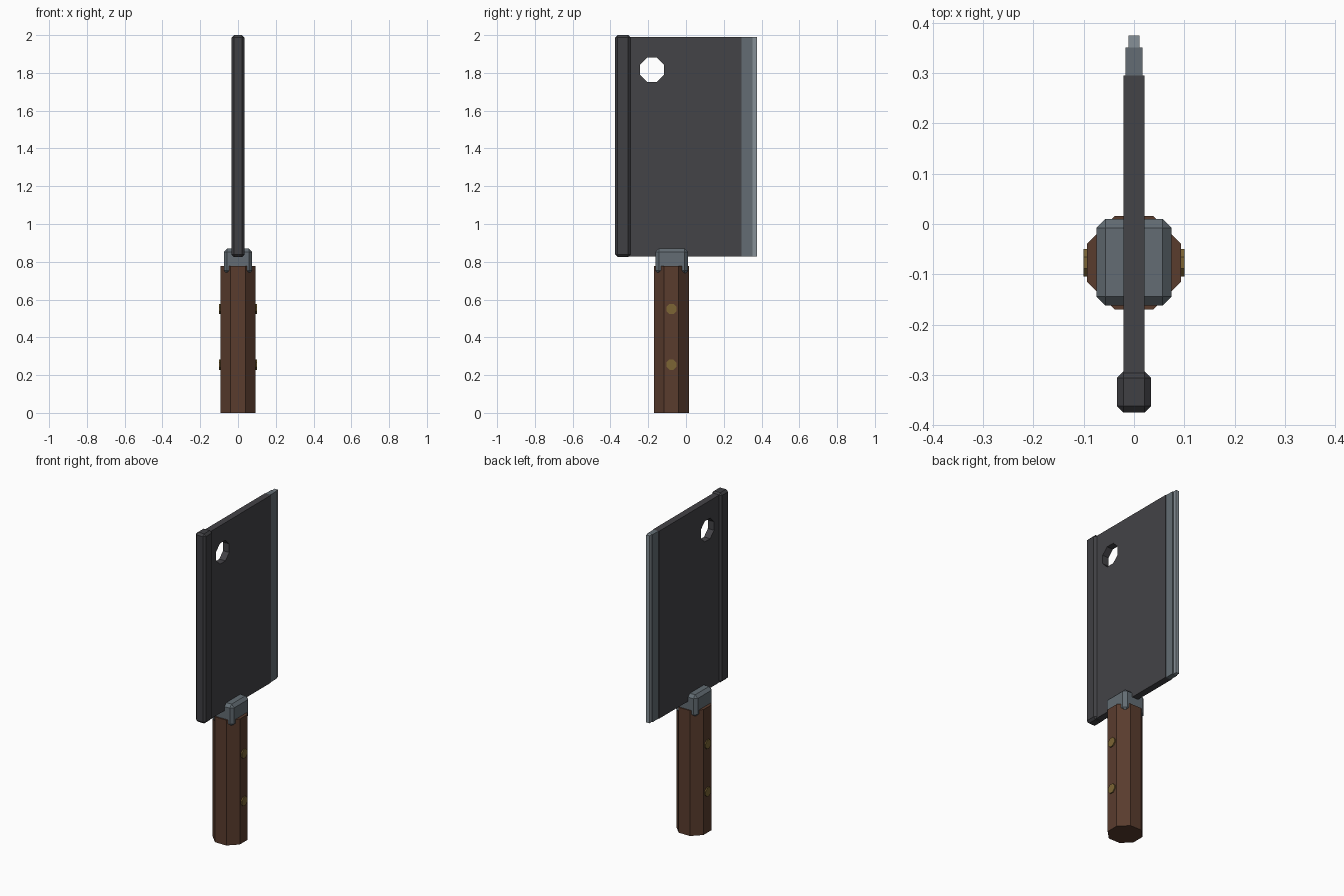
import bpy
from math import pi

cube = bpy.data.objects.get("Cube")
if cube:
    bpy.data.objects.remove(cube, do_unlink=True)


def material(name, rgb):
    m = bpy.data.materials.new(name)
    m.use_nodes = True
    m.diffuse_color = (*rgb, 1)
    m.node_tree.nodes["Principled BSDF"].inputs["Base Color"].default_value = (*rgb, 1)
    return m


dark_steel = material("dark steel", (0.057, 0.056, 0.063))
spine_steel = material("spine steel", (0.050, 0.050, 0.056))
grey_steel = material("grey steel", (0.125, 0.152, 0.173))
bright_steel = material("bright steel", (0.24, 0.28, 0.31))
wood = material("brown wood", (0.100, 0.045, 0.027))
brass = material("brass", (0.20, 0.13, 0.035))


def finish(name, mat):
    ob = bpy.context.object
    ob.name = name
    if mat:
        ob.data.materials.append(mat)
    bpy.ops.object.transform_apply(location=False, rotation=True, scale=True)
    return ob


def box(name, mat, half_x, y0, y1, z0, z1, bevel=0):
    bpy.ops.mesh.primitive_cube_add(size=1, location=(0, (y0 + y1) / 2, (z0 + z1) / 2))
    bpy.context.object.scale = (2 * half_x, y1 - y0, z1 - z0)
    ob = finish(name, mat)
    if bevel:
        mod = ob.modifiers.new("chamfer", "BEVEL")
        mod.width = bevel
        mod.segments = 1
    return ob


def octagon(name, mat, flat_radius, depth, location, along_x=False):
    """Eight-sided prism with flats facing the axes."""
    bpy.ops.mesh.primitive_cylinder_add(vertices=8, radius=flat_radius * 1.0824,
                                        depth=depth, location=location)
    ob = bpy.context.object
    ob.rotation_euler.z = pi / 8
    finish(name, mat)
    if along_x:
        ob.rotation_euler.y = pi / 2
        bpy.ops.object.transform_apply(location=False, rotation=True, scale=False)
    return ob


# Blade with hanging hole
blade = box("blade", dark_steel, 0.021, -0.31, 0.295, 0.828, 1.99)
cutter = octagon("hole_cutter", None, 0.064, 0.2, (0, -0.18, 1.817), along_x=True)
cutter.hide_render = True
cut = blade.modifiers.new("hole", "BOOLEAN")
cut.object = cutter
cut.operation = "DIFFERENCE"
cut.solver = "EXACT"
bpy.context.view_layer.objects.active = blade
bpy.ops.object.modifier_apply(modifier="hole")
bpy.data.objects.remove(cutter, do_unlink=True)

# Stepped cutting edge and thick spine
box("edge_step", grey_steel, 0.017, 0.285, 0.351, 0.828, 1.99)
box("cutting_edge", bright_steel, 0.011, 0.34, 0.375, 0.828, 1.99)
box("spine", spine_steel, 0.034, -0.375, -0.293, 0.825, 2.0, bevel=0.013)

# Handle, bolster and rivets
handle_y = -0.077
octagon("handle", wood, 0.093, 0.777, (0, handle_y, 0.3885))
box("bolster", grey_steel, 0.075, -0.162, 0.010, 0.735, 0.871, bevel=0.018)
for z in (0.255, 0.55):
    for side, name in ((-1, "right_rivet"), (1, "left_rivet")):
        octagon(name, brass, 0.027, 0.02, (side * 0.09, handle_y, z), along_x=True)
